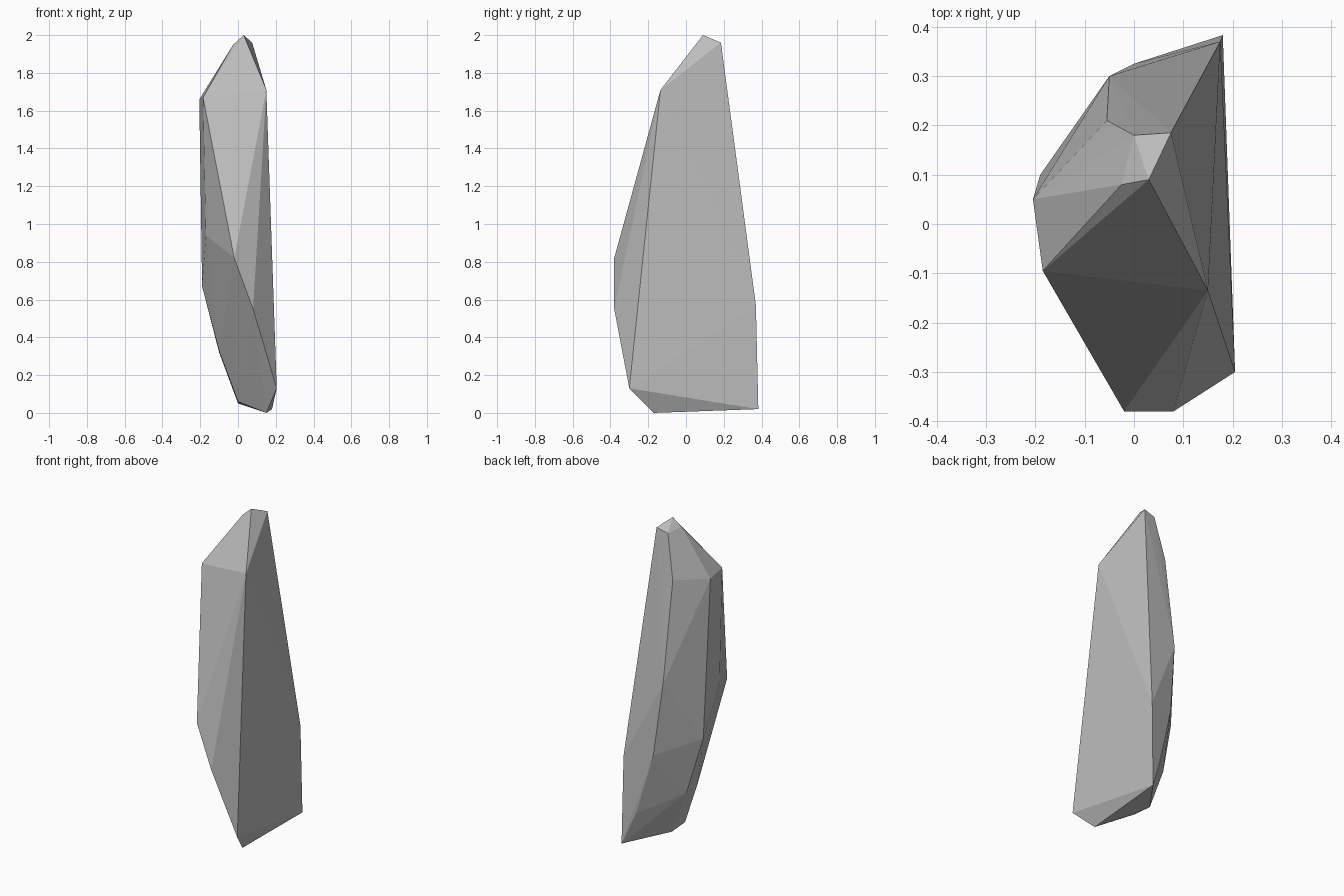
import bpy
import bmesh

# Remove the default object
default_cube = bpy.data.objects.get("Cube")
if default_cube:
    bpy.data.objects.remove(default_cube, do_unlink=True)


def make_material(name, colour):
    material = bpy.data.materials.new(name)
    material.use_nodes = True
    material.diffuse_color = colour
    shader = material.node_tree.nodes["Principled BSDF"]
    shader.inputs["Base Color"].default_value = colour
    return material


def make_hull(name, corner_groups, material):
    """Stretch a faceted convex skin over groups of corner points."""
    mesh = bpy.data.meshes.new(name)
    bm = bmesh.new()
    for group in corner_groups:
        for corner in group:
            bm.verts.new(corner)
    hull = bmesh.ops.convex_hull(bm, input=bm.verts[:])
    leftover = {item for item in hull["geom_interior"] + hull["geom_unused"]
                if isinstance(item, bmesh.types.BMVert)}
    bmesh.ops.delete(bm, geom=list(leftover), context="VERTS")
    bmesh.ops.recalc_face_normals(bm, faces=bm.faces[:])
    for face in bm.faces:
        face.smooth = False
    bm.to_mesh(mesh)
    bm.free()
    mesh.materials.append(material)
    rock = bpy.data.objects.new(name, mesh)
    bpy.context.scene.collection.objects.link(rock)
    return rock


# Small slanted tip
tip = [(.03, .09, 2), (.075, .185, 1.96), (-.025, .08, 1.95), (0, .18, 1.94)]

# Shoulder corners below the tip
shoulder = [(.15, -.135, 1.71), (-.185, -.095, 1.67), (-.205, .05, 1.66),
            (-.055, .21, 1.67), (.085, .22, 1.68)]

# Widest band around the middle
waist = [(-.02, -.38, .82), (.08, -.38, .55), (-.17, -.09, .94),
         (-.19, .1, .67), (-.05, .3, 1.05), (0, .325, .6), (.175, .37, .57)]

# Tapering underside and the foot
base = [(.205, -.3, .13), (-.1, .03, .33), (-.1, .14, .32), (.1, .355, .22),
        (0, .01, .06), (0, .14, .05), (.15, -.17, 0), (.18, .383, .02)]

stone_grey = make_material("stone grey", (.5, .5, .5, 1))
make_hull("standing_rock", [tip, shoulder, waist, base], stone_grey)
